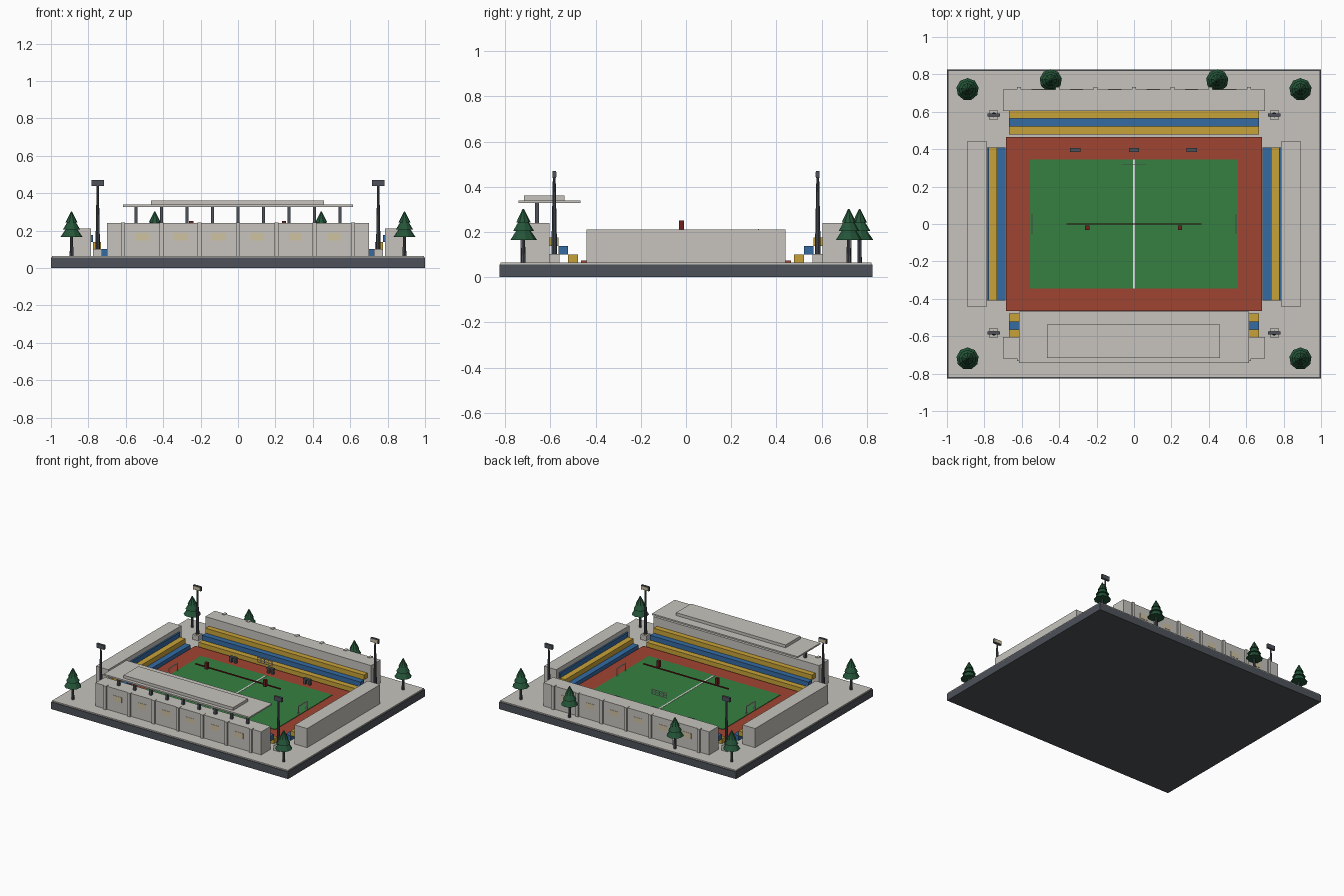
import bpy
import math

cube = bpy.data.objects.get("Cube")
if cube:
    bpy.data.objects.remove(cube, do_unlink=True)


def material(name, r, g, b):
    m = bpy.data.materials.new(name)
    m.use_nodes = True
    m.diffuse_color = (r, g, b, 1)
    m.node_tree.nodes["Principled BSDF"].inputs["Base Color"].default_value = (r, g, b, 1)
    return m


concrete = material("concrete", .57, .55, .51)
charcoal = material("charcoal", .075, .085, .1)
grass = material("grass_green", .037, .216, .054)
clay = material("clay_red", .35, .058, .032)
blue = material("seat_blue", .035, .145, .37)
yellow = material("seat_yellow", .58, .36, .04)
pine = material("pine_green", .018, .09, .04)
cream = material("lamp_cream", .62, .54, .36)
white = material("line_white", .8, .8, .78)
maroon = material("maroon", .16, .015, .015)


def box(name, x, y, z, mat):
    """Box from (min, max) pairs."""
    bpy.ops.mesh.primitive_cube_add(size=1, location=[sum(p) / 2 for p in (x, y, z)])
    ob = bpy.context.object
    ob.name = name
    for v in ob.data.vertices:
        for i, p in enumerate((x, y, z)):
            v.co[i] *= p[1] - p[0]
    ob.data.materials.append(mat)
    return ob


def cone(name, x, y, z0, z1, r0, r1, mat, sides=8):
    bpy.ops.mesh.primitive_cone_add(vertices=sides, radius1=r0, radius2=r1, depth=z1 - z0,
                                    location=(x, y, (z0 + z1) / 2))
    ob = bpy.context.object
    ob.name = name
    ob.data.materials.append(mat)
    return ob


def around(c, half):
    return (c - half, c + half)


def signed(s, a, b):
    return tuple(sorted((s * a, s * b)))


GROUND = .064

# Ground slab, paving, track and pitch
box("base_slab", (-1, 1), (-.825, .825), (0, .055), charcoal)
box("paving", (-.995, .995), (-.82, .82), (.055, GROUND), concrete)
box("track", (-.685, .685), (-.465, .465), (GROUND, .074), clay)
box("pitch", (-.555, .555), (-.345, .345), (.074, .078), grass)
box("centre_line", around(0, .006), (-.345, .345), (.078, .08), white)

# Goal frames at both ends
for s in (-1, 1):
    for y in (-.05, .05):
        box("goal_post", around(s * .545, .003), around(y, .003), (.078, .14), white)
    box("goal_crossbar", around(s * .545, .003), (-.05, .05), (.135, .141), white)

# Overhead camera beam with two camera boxes
box("camera_beam", (-.36, .36), around(0, .004), (.198, .206), maroon)
for x in (-.25, .245):
    box("camera_box", around(x, .011), around(-.02, .011), (.2, .25), maroon)

# Hanging display frame
for z in (.175, .193, .21):
    box("display_rail", around(0, .064), around(.32, .002), around(z, .002), white)
for i in range(5):
    box("display_bar", around(-.062 + i * .031, .002), around(.32, .002), (.175, .212), white)

# Team benches
for x in (-.315, 0, .31):
    box("bench_seat", around(x, .028), around(.395, .011), (.105, .117), charcoal)
    for d in (-.018, .018):
        box("bench_leg", around(x + d, .009), around(.395, .009), (.074, .105), charcoal)

# Long stands at front and back, with outer walls, pilasters and windows
for s in (-1, 1):
    for i, mat in enumerate((yellow, blue, yellow)):
        y0 = .478 + i * .043
        z0 = GROUND + i * .037
        box("long_seat_row", (-.668, .668), signed(s, y0, y0 + .043), (z0, z0 + .037), mat)
    box("long_wall", (-.7, .7), signed(s, .605, .72), (GROUND, .24), concrete)
    for i in range(7):
        box("wall_pilaster", around(-.615 + i * .205, .011), signed(s, .7, .732),
            (GROUND, .243), concrete)
    for i in range(6):
        box("wall_window", around(-.5125 + i * .205, .036), signed(s, .718, .722),
            (.147, .187), cream)

# Side stands and their outer walls
for s in (-1, 1):
    for i, mat in enumerate((blue, yellow, blue)):
        x0 = .688 + i * .044
        z0 = GROUND + i * .037
        box("side_seat_row", signed(s, x0, x0 + .044), (-.41, .41), (z0, z0 + .037), mat)
    box("side_wall", signed(s, .787, .892), (-.44, .44), (GROUND, .21), concrete)

# Canopy over the front stand
box("canopy", (-.615, .615), (-.742, -.467), (.327, .338), concrete)
box("canopy_top", (-.465, .46), (-.716, -.538), (.338, .36), concrete)
for i in range(9):
    box("canopy_column", around(-.545 + i * .13625, .009), around(-.66, .009),
        (.24, .327), charcoal)

# Corner floodlights, lamps facing the pitch
for sx in (-1, 1):
    for sy in (-1, 1):
        x, y = sx * .75, sy * .583
        box("floodlight_base", around(x, .024), around(y, .024), (GROUND, .102), concrete)
        cone("floodlight_pole", x, y, .102, .45, .013, .006, charcoal, 10)
        box("floodlight_head", around(x, .033), around(y, .008), (.438, .47), charcoal)
        inner = y - sy * .009
        box("floodlight_lamp", around(x, .029), around(inner, .002), (.442, .466), cream)

# Trees in the corners and behind the back wall
spots = [(sx * .89, sy * .72) for sx in (-1, 1) for sy in (-1, 1)] + [(-.445, .768), (.445, .768)]
for x, y in spots:
    cone("tree_trunk", x, y, GROUND, .18, .01, .008, charcoal)
    for z0, z1, r in ((.165, .25, .06), (.205, .278, .047), (.242, .302, .033)):
        cone("tree_tier", x, y, z0, z1, r, .003, pine, 9)
